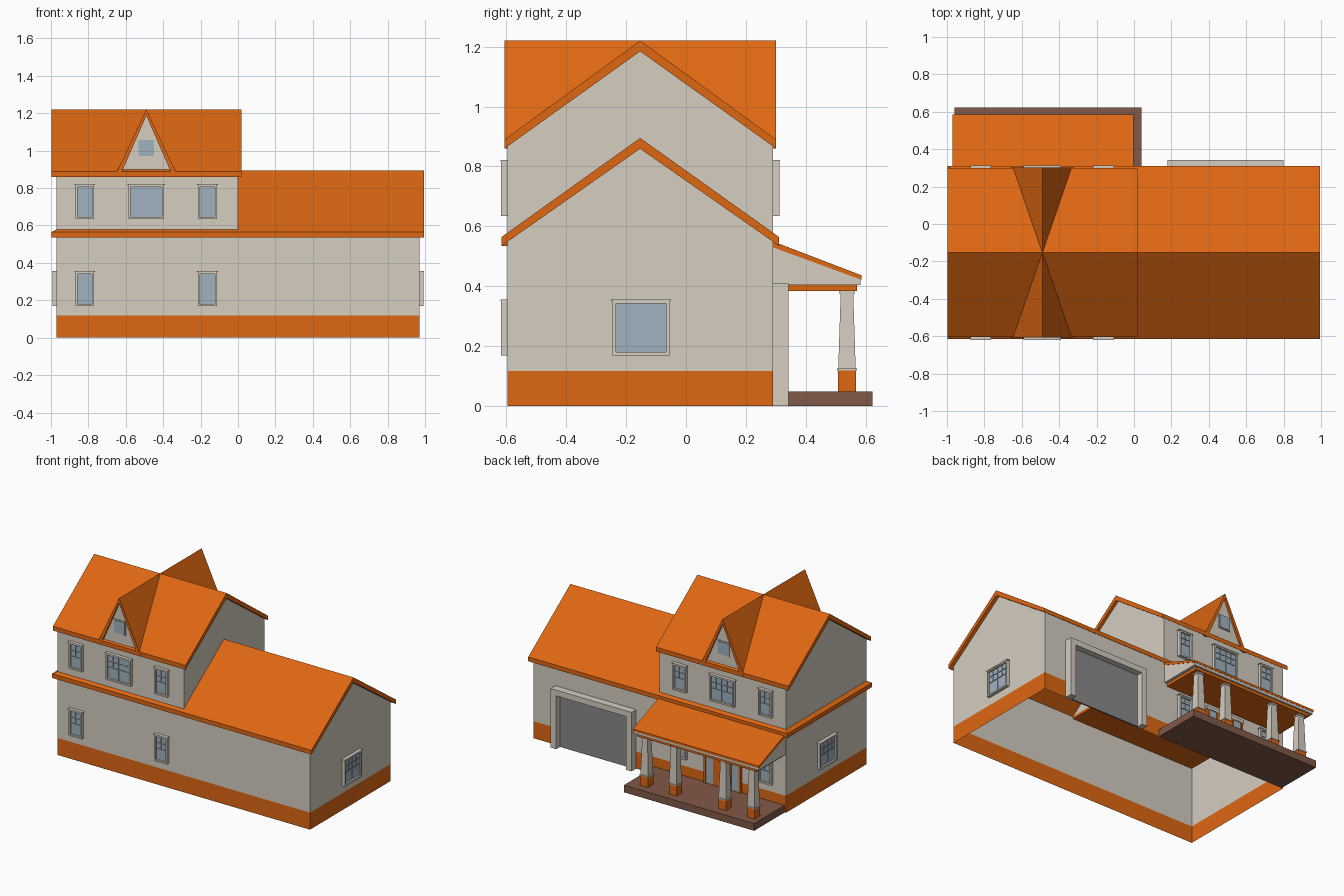
import bpy, bmesh, math
from mathutils import Matrix, Vector

if "Cube" in bpy.data.objects:
    bpy.data.objects.remove(bpy.data.objects["Cube"])


def material(name, rgb):
    m = bpy.data.materials.new(name)
    m.diffuse_color = (*rgb, 1)
    m.use_nodes = True
    m.node_tree.nodes["Principled BSDF"].inputs["Base Color"].default_value = m.diffuse_color
    return m


MATS = [material("orange", (0.73, 0.135, 0.006)), material("beige siding", (0.66, 0.61, 0.53)),
        material("blue glass", (0.35, 0.45, 0.52)), material("brown porch", (0.22, 0.10, 0.065)),
        material("grey door", (0.25, 0.25, 0.25))]
ORANGE, BEIGE, GLASS, BROWN, GREY = range(5)
RIDGE, CX = -0.153, -0.49          # main ridge y, dormer centre x
FRONT, BACK = -0.595, 0.29         # wall planes


def finish(bm, name, matrix=Matrix()):
    me = bpy.data.meshes.new(name)
    bm.to_mesh(me)
    bm.free()
    for m in MATS:
        me.materials.append(m)
    ob = bpy.data.objects.new(name, me)
    ob.matrix_world = matrix
    bpy.context.collection.objects.link(ob)
    return ob


def loft(bm, rects, mat):
    """Solid through stacked rectangles (x0, x1, y0, y1, z)."""
    rings = [[bm.verts.new(p) for p in ((a, c, z), (b, c, z), (b, d, z), (a, d, z))]
             for a, b, c, d, z in rects]
    faces = [bm.faces.new(rings[0][::-1]), bm.faces.new(rings[-1])]
    for lo, hi in zip(rings, rings[1:]):
        for i in range(4):
            j = (i + 1) % 4
            faces.append(bm.faces.new((lo[i], lo[j], hi[j], hi[i])))
    for f in faces:
        f.material_index = mat


def boxes(name, parts, matrix=Matrix()):
    """Object made of boxes (x0, x1, y0, y1, z0, z1, material)."""
    bm = bmesh.new()
    for a, b, c, d, e, f, mat in parts:
        loft(bm, [(a, b, c, d, e), (a, b, c, d, f)], mat)
    return finish(bm, name, matrix)


def prism(profile, axis, start, end, mat):
    """Extrude a (horizontal, z) profile along x or y."""
    bm = bmesh.new()
    put = (lambda h, z, t: (t, h, z)) if axis == 'x' else (lambda h, z, t: (h, t, z))
    a = [bm.verts.new(put(h, z, start)) for h, z in profile]
    b = [bm.verts.new(put(h, z, end)) for h, z in profile]
    bm.faces.new(a)
    bm.faces.new(b)
    for i in range(len(a)):
        j = (i + 1) % len(a)
        bm.faces.new((a[i], a[j], b[j], b[i]))
    bmesh.ops.recalc_face_normals(bm, faces=bm.faces)
    for f in bm.faces:
        f.material_index = mat
    return bm


def walls(name, x0, x1, eave, peak, keep_above):
    """Gabled shell, open below, with a coloured foundation band."""
    bm = prism([(FRONT, 0), (FRONT, eave), (RIDGE, peak), (BACK, eave), (BACK, 0)], 'x', x0, x1, BEIGE)
    for z in (0.118, 0.55):
        bmesh.ops.bisect_plane(bm, geom=bm.verts[:] + bm.edges[:] + bm.faces[:],
                               plane_co=(0, 0, z), plane_no=(0, 0, 1))
    gone = []
    for f in bm.faces:
        c = f.calc_center_median()
        f.material_index = ORANGE if c.z < 0.118 else BEIGE
        if c.z < 0.001 or (abs(c.x) < 0.001 and c.z < keep_above):
            gone.append(f)
    bmesh.ops.delete(bm, geom=gone, context='FACES')
    finish(bm, name)


# House walls
walls("two_storey_walls", -0.97, 0.0, 0.872, 1.197, 0.55)
walls("garage_wing_walls", 0.0, 0.97, 0.557, 0.872, 2)


# Roofs
def gable_roof(name, y0, y1, eave, peak, x0, x1):
    finish(prism([(y0, eave - 0.03), (y0, eave), (RIDGE, peak), (y1, eave), (y1, eave - 0.03),
                  (RIDGE, peak - 0.036)], 'x', x0, x1, ORANGE), name)


gable_roof("upper_roof", -0.605, 0.30, 0.89, 1.22, -0.998, 0.02)
gable_roof("garage_wing_roof", -0.615, 0.31, 0.565, 0.895, -0.003, 0.995)
skirt = bmesh.new()
loft(skirt, [(-0.998, -0.003, -0.615, 0.31, 0.535), (-0.998, -0.003, -0.615, 0.31, 0.565),
             (-0.968, -0.003, -0.594, 0.289, 0.58)], ORANGE)
finish(skirt, "skirt_roof")

# Steep cross gable with a small window at each end
finish(prism([(CX - 0.17, 0.86), (CX, 1.221), (CX + 0.17, 0.86), (CX + 0.143, 0.86), (CX, 1.187),
              (CX - 0.143, 0.86)], 'y', -0.606, 0.301, ORANGE), "cross_gable_roof")
finish(prism([(CX - 0.148, 0.87), (CX, 1.195), (CX + 0.148, 0.87)], 'y', -0.593, 0.288, BEIGE),
       "cross_gable_walls")


# Windows: built facing -y, then turned onto their wall
def window(name, x, y, z0, z1, units, turn):
    w = 0.05 if units == 1 else 0.095
    b, d = 0.011, -0.022
    parts = [(-w, -w + b, d, 0, z0, z1, BEIGE), (w - b, w, d, 0, z0, z1, BEIGE),
             (-w + b, w - b, d, 0, z0, z0 + b, BEIGE), (-w + b, w - b, d, 0, z1 - b, z1, BEIGE),
             (-w - 0.005, w + 0.005, d - 0.002, 0, z1 - 0.002, z1 + 0.003, BEIGE),
             (-w + b, w - b, -0.009, -0.001, z0 + b, z1 - b, GLASS)]
    lo, hi, g = z0 + b, z1 - b, 0.003
    sash = 2 * (w - b) / units
    for u in range(units):
        left = -w + b + u * sash
        mid = lo + (hi - lo) * 0.5
        panes = [(left, left + sash, lo, mid)]
        for i in range(2):
            for j in range(2):
                panes.append((left + i * sash / 2, left + (i + 1) * sash / 2,
                              mid + j * (hi - mid) / 2, mid + (j + 1) * (hi - mid) / 2))
        for p, q, r, s in panes:
            parts.append((p + g, q - g, -0.014, -0.008, r + g, s - g, GLASS))
    boxes(name, parts, Matrix.Translation((x, y, 0)) @ Matrix.Rotation(turn, 4, 'Z'))


for side, y, turn in (("front", FRONT, 0), ("rear", BACK, math.pi)):
    for x, units in ((-0.82, 1), (CX, 2), (-0.163, 1)):
        window(side + "_upper_window", x, y, 0.635, 0.818, units, turn)
        if units == 1:
            window(side + "_lower_window", x, y, 0.17, 0.353, 1, turn)
    s = 0.045
    boxes(side + "_gable_window",
          [(-s, s, -0.005, 0.004, 0.967, 1.063, BEIGE), (-s + .004, s - .004, -0.008, 0, 0.972, 1.058, GLASS)],
          Matrix.Translation((CX, y, 0)) @ Matrix.Rotation(turn, 4, 'Z'))
window("right_window", 0.97, -0.15, 0.17, 0.353, 2, math.pi / 2)
window("left_window", -0.97, -0.15, 0.17, 0.353, 2, -math.pi / 2)

# Garage door and deep surround
boxes("garage_surround", [(0.18, 0.222, BACK, 0.342, 0, 0.41, BEIGE), (0.758, 0.80, BACK, 0.342, 0, 0.41, BEIGE),
                          (0.222, 0.758, BACK, 0.342, 0.37, 0.41, BEIGE)])
boxes("garage_door", [(0.222, 0.758, BACK, 0.30, 0, 0.37, GREY)])

# Entry door with glass side lights
entry = [(CX - 0.055, CX + 0.055, BACK, 0.302, 0.05, 0.34, ORANGE),
         (CX - 0.15, CX + 0.15, BACK, 0.305, 0.34, 0.36, BEIGE)]
for s in (-1, 1):
    for a, b, depth, mat in ((0.055, 0.068, 0.305, ORANGE), (0.068, 0.128, 0.298, GLASS),
                             (0.128, 0.142, 0.305, ORANGE)):
        p, q = sorted((CX + s * a, CX + s * b))
        entry.append((p, q, BACK, depth, 0.05, 0.34, mat))
boxes("entry_door", entry)

# Porch slab, roof and ceiling
boxes("porch_slab", [(-0.96, 0.04, BACK, 0.623, 0, 0.05, BROWN)])
finish(prism([(0.285, 0.552), (0.585, 0.437), (0.585, 0.422), (0.285, 0.532)], 'x', -0.97, -0.002, ORANGE),
       "porch_roof")
finish(prism([(0.289, 0.534), (0.582, 0.425), (0.582, 0.405), (0.289, 0.405)], 'x', -0.967, -0.005, BEIGE),
       "porch_gable")
boxes("porch_beam", [(-0.945, -0.025, BACK, 0.57, 0.385, 0.405, ORANGE)])


# Tapered porch columns on square pedestals
def column(x, y=0.537):
    bm = bmesh.new()

    def stack(levels, mat):
        loft(bm, [(x - r, x + r, y - r, y + r, z) for r, z in levels], mat)
    stack([(0.03, 0.05), (0.03, 0.12)], ORANGE)
    stack([(0.034, 0.119), (0.034, 0.126)], BEIGE)
    stack([(0.029, 0.126), (0.021, 0.375)], BEIGE)
    stack([(0.025, 0.375), (0.025, 0.386)], BEIGE)
    finish(bm, "porch_column")


for off in (0.19, 0.41):
    for s in (-1, 1):
        column(-0.485 + s * off)
